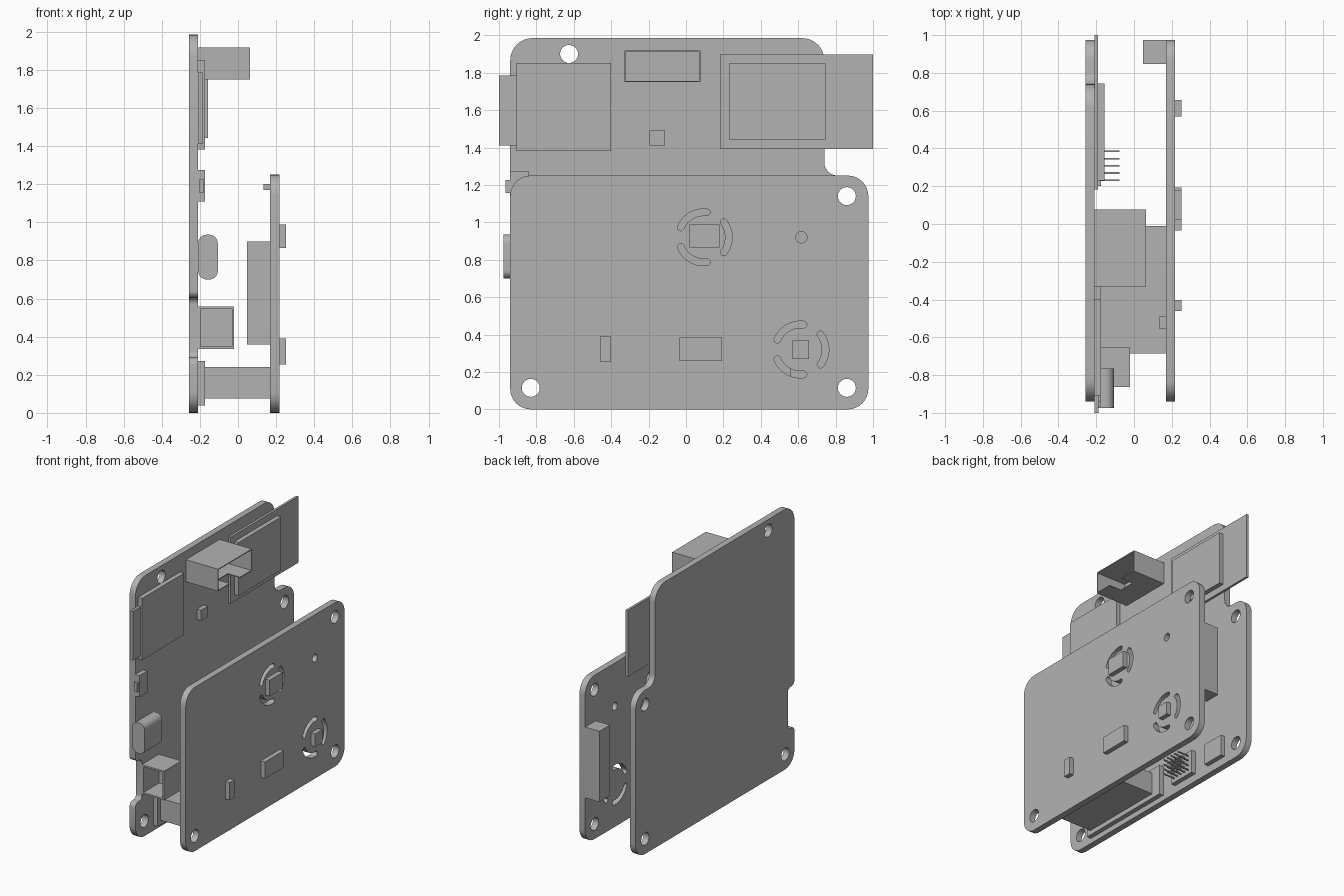
import bpy, bmesh, math
from mathutils import Vector

cube = bpy.data.objects.get("Cube")
if cube:
    bpy.data.objects.remove(cube, do_unlink=True)

grey = bpy.data.materials.new("plain_grey")
grey.use_nodes = True
COLOUR = (0.45, 0.45, 0.45, 1)
grey.diffuse_color = COLOUR
grey.node_tree.nodes["Principled BSDF"].inputs["Base Color"].default_value = COLOUR


def add(name, mesh):
    mesh.materials.clear()
    mesh.materials.append(grey)
    ob = bpy.data.objects.new(name, mesh)
    bpy.context.collection.objects.link(ob)
    return ob


def fillet(corners, steps=8):
    """Outline from (u, v, radius) corners, each rounded by its radius."""
    out = []
    for i, (u, v, r) in enumerate(corners):
        p = Vector((u, v))
        if r == 0:
            out.append(p)
            continue
        a = (Vector(corners[i - 1][:2]) - p).normalized()
        b = (Vector(corners[(i + 1) % len(corners)][:2]) - p).normalized()
        half = a.angle(b) / 2
        centre = p + (a + b).normalized() * r / math.sin(half)
        start = p + a * r / math.tan(half) - centre
        end = p + b * r / math.tan(half) - centre
        sweep = start.angle_signed(end)
        for k in range(steps + 1):
            t = -sweep * k / steps
            out.append(centre + Vector((start.x * math.cos(t) - start.y * math.sin(t),
                                        start.x * math.sin(t) + start.y * math.cos(t))))
    return out


def circle(u, v, r, n=32):
    return [Vector((u + r * math.cos(math.tau * k / n), v + r * math.sin(math.tau * k / n)))
            for k in range(n)]


def arc_slot(u, v, mid, r=0.134, w=0.018, span=math.radians(37), n=12):
    """Curved slot with round ends."""
    polar = lambda a, d: Vector((u + d * math.cos(a), v + d * math.sin(a)))
    pts = [polar(mid - span + 2 * span * k / n, r + w) for k in range(n + 1)]
    for side in (1, -1):
        a = mid + side * span
        tip = polar(a, r)
        turn = a if side == 1 else a + math.pi
        pts += [tip + Vector((math.cos(turn + math.pi * k / 6), math.sin(turn + math.pi * k / 6))) * w
                for k in range(1, 6)]
        if side == 1:
            pts += [polar(mid + span - 2 * span * k / n, r - w) for k in range(n + 1)]
    return pts


def plate(name, x0, x1, loops):
    """Extrude an outline with holes, drawn in the y-z plane, along x."""
    curve = bpy.data.curves.new(name, 'CURVE')
    curve.dimensions = '2D'
    curve.fill_mode = 'BOTH'
    curve.extrude = (x1 - x0) / 2
    for loop in loops:
        spline = curve.splines.new('POLY')
        spline.points.add(len(loop) - 1)
        for point, p in zip(spline.points, loop):
            point.co = (p.x, p.y, 0, 1)
        spline.use_cyclic_u = True
    temp = bpy.data.objects.new(name + "_curve", curve)
    bpy.context.collection.objects.link(temp)
    bpy.context.view_layer.update()
    mesh = bpy.data.meshes.new_from_object(temp.evaluated_get(bpy.context.evaluated_depsgraph_get()))
    bpy.data.objects.remove(temp, do_unlink=True)
    for v in mesh.vertices:
        v.co = (v.co.z + (x0 + x1) / 2, v.co.x, v.co.y)
    bm = bmesh.new()
    bm.from_mesh(mesh)
    bmesh.ops.remove_doubles(bm, verts=bm.verts, dist=1e-5)
    bmesh.ops.recalc_face_normals(bm, faces=bm.faces)
    bm.to_mesh(mesh)
    bm.free()
    ob = add(name, mesh)
    smooth(ob)
    return ob


def smooth(ob):
    bpy.ops.object.select_all(action='DESELECT')
    ob.select_set(True)
    bpy.context.view_layer.objects.active = ob
    bpy.ops.object.shade_smooth_by_angle(angle=math.radians(35))


def box(name, x, y, z, open_dir=None, wall=0.01, depth=0.1):
    """Box from ranges; open_dir sinks a walled recess into that side."""
    bm = bmesh.new()
    bmesh.ops.create_cube(bm, size=1)
    for v in bm.verts:
        v.co = [r[0] + (c + 0.5) * (r[1] - r[0]) for c, r in zip(v.co, (x, y, z))]
    if open_dir:
        d = Vector(open_dir)
        face = max(bm.faces, key=lambda f: f.normal.dot(d))
        bmesh.ops.inset_region(bm, faces=[face], thickness=wall)
        floor = bmesh.ops.extrude_discrete_faces(bm, faces=[face])["faces"][0]
        bmesh.ops.translate(bm, verts=floor.verts, vec=-d * depth)
    mesh = bpy.data.meshes.new(name)
    bm.to_mesh(mesh)
    bm.free()
    return add(name, mesh)


# Circuit boards
BACK, FRONT = -0.209, 0.169
mounts = [circle(-0.83, 0.115, 0.048), circle(0.86, 0.115, 0.048), circle(0.86, 1.14, 0.048)]
main_outline = fillet([(-0.94, 0, 0.11), (0.975, 0, 0.11), (0.975, 1.25, 0.11), (0.74, 1.25, 0.07),
                       (0.74, 1.985, 0.12), (-0.94, 1.985, 0.12), (-0.94, 0.605, 0.035),
                       (-0.86, 0.605, 0.035), (-0.86, 0.29, 0.035), (-0.94, 0.29, 0.035)])
plate("main_board", -0.257, BACK, [main_outline, circle(-0.625, 1.9, 0.048)] + mounts)

front_outline = fillet([(-0.94, 0, 0.11), (0.975, 0, 0.11), (0.975, 1.25, 0.11), (-0.94, 1.25, 0.11)])
slots = [arc_slot(u, v, math.tau * k / 3) for u, v in ((0.095, 0.92), (0.612, 0.32)) for k in range(3)]
plate("front_board", FRONT, 0.217, [front_outline, circle(0.617, 0.92, 0.03)] + mounts + slots)

# Sensors and chips on the outer face of the front board
for name, y, z in (("upper_sensor", (0.02, 0.18), (0.865, 0.988)),
                   ("lower_sensor", (0.57, 0.657), (0.27, 0.368)),
                   ("middle_chip", (-0.035, 0.193), (0.258, 0.385)),
                   ("small_chip", (-0.46, -0.402), (0.255, 0.39))):
    box(name, (0.217, 0.252), y, z)

# Parts on the inner face of the front board
box("side_connector", (0.048, FRONT), (0.848, 0.975), (0.358, 0.898))
box("inner_component", (0.135, FRONT), (-0.555, -0.49), (1.17, 1.2))

# Board-to-board connector
box("connector_base", (BACK, -0.174), (-0.72, 0.07), (0.04, 0.272))
box("connector_block", (-0.174, FRONT), (-0.685, -0.01), (0.075, 0.242))

# Chips and cards on the main board
box("card_slot", (BACK, -0.174), (-0.907, -0.4), (1.382, 1.852))
box("memory_card", (BACK, -0.187), (-1, -0.907), (1.41, 1.785))
box("radio_plate", (BACK, -0.191), (0.183, 1), (1.392, 1.898))
box("radio_shield", (-0.191, -0.157), (0.23, 0.745), (1.442, 1.848))
box("small_component", (BACK, -0.174), (-0.195, -0.112), (1.41, 1.49))
box("lower_chip", (BACK, -0.174), (0.56, 0.74), (0.06, 0.22))

# Side switch
box("switch_body", (BACK, -0.174), (-0.94, -0.843), (1.11, 1.275))
box("switch_button", (BACK + 0.005, -0.178), (-0.965, -0.94), (1.157, 1.225))

# Rounded power socket, profile in x-z pushed along y
profile = fillet([(BACK, 0.7, 0.045), (-0.106, 0.7, 0.045), (-0.106, 0.935, 0.045), (BACK, 0.935, 0.045)])
bm = bmesh.new()
cap = bm.faces.new([bm.verts.new((p.x, -0.975, p.y)) for p in profile])
rim = bmesh.ops.extrude_face_region(bm, geom=[cap])["geom"]
bmesh.ops.translate(bm, verts=[g for g in rim if isinstance(g, bmesh.types.BMVert)], vec=(0, 0.21, 0))
bmesh.ops.recalc_face_normals(bm, faces=bm.faces)
socket = bpy.data.meshes.new("power_socket")
bm.to_mesh(socket)
bm.free()
smooth(add("power_socket", socket))

# Square data socket, open at the front
box("data_socket", (BACK, -0.02), (-0.862, -0.655), (0.335, 0.558), (0, -1, 0), 0.018, 0.19)

# Shrouded header, open outwards, with a key notch in its lower wall
shroud = box("header_shroud", (BACK, 0.063), (-0.33, 0.077), (1.75, 1.918), (1, 0, 0), 0.009, 0.25)
cutter = box("notch_cutter", (-0.04, 0.1), (-0.19, -0.065), (1.7, 1.8))
cutter.hide_render = True
cutter.hide_viewport = True
cut = shroud.modifiers.new("key_notch", 'BOOLEAN')
cut.operation = 'DIFFERENCE'
cut.object = cutter
cut.solver = 'EXACT'

# Pin header
box("pin_base", (BACK, -0.174), (0.2, 0.42), (0.06, 0.24))
for i in range(5):
    for j in range(4):
        y, z = 0.232 + 0.038 * i, 0.093 + 0.038 * j
        box("header_pin", (-0.174, -0.077), (y - 0.004, y + 0.004), (z - 0.004, z + 0.004))
